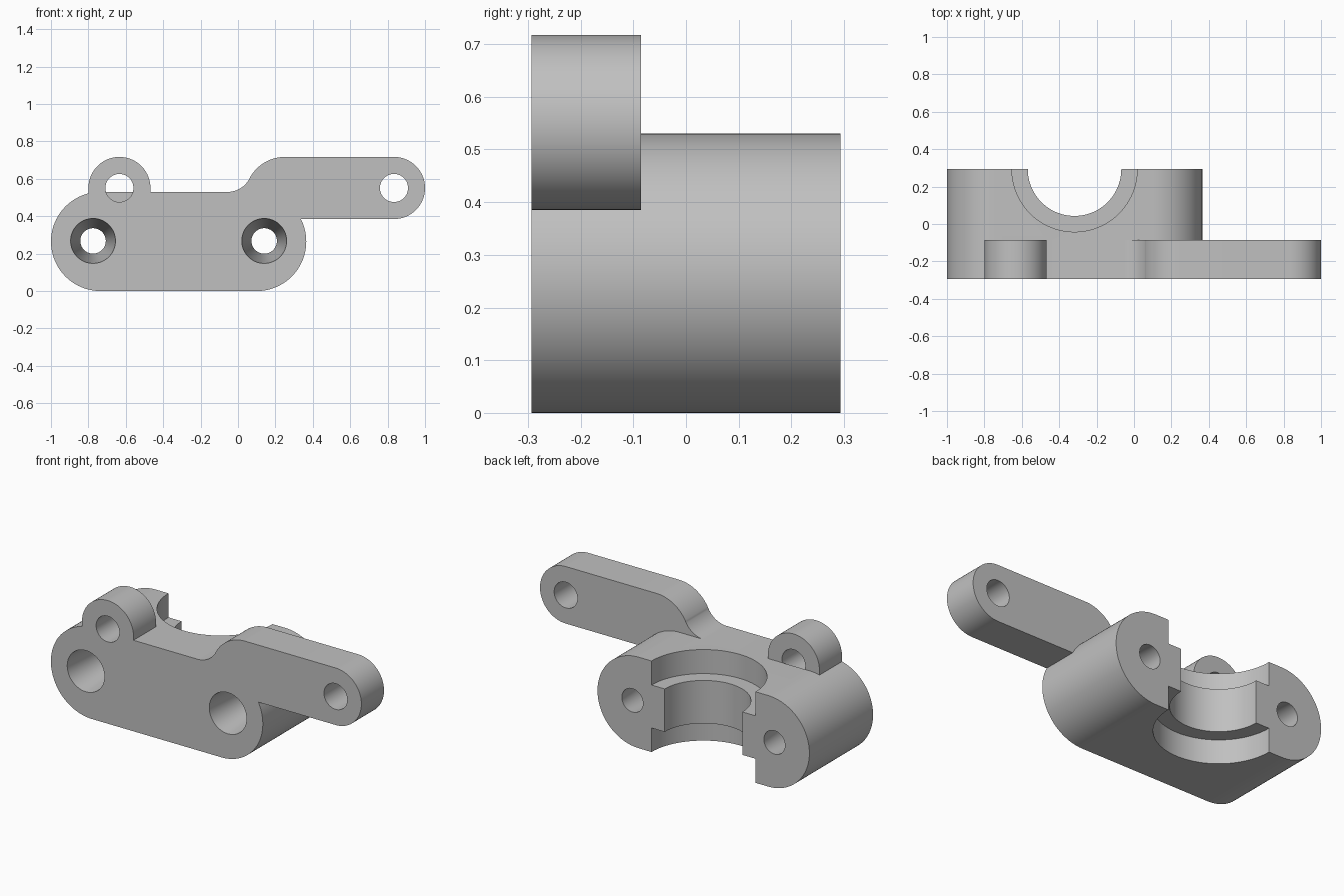
import bpy, bmesh
from math import sin, cos, radians, pi

if "Cube" in bpy.data.objects:
    bpy.data.objects.remove(bpy.data.objects["Cube"], do_unlink=True)

FRONT, STEP, BACK = -0.293, -0.085, 0.293
TOP, R_BODY, R_EYE = 0.53, 0.265, 0.166

grey = bpy.data.materials.new("plain grey")
grey.use_nodes = True
colour = (0.53, 0.53, 0.53, 1)
grey.diffuse_color = colour
grey.node_tree.nodes["Principled BSDF"].inputs["Base Color"].default_value = colour


def arc(cx, cz, r, start, end, n=32):
    angles = [radians(start + (end - start) * i / n) for i in range(n + 1)]
    return [(cx + r * cos(a), cz + r * sin(a)) for a in angles]


def prism(name, outline, y0, y1):
    """Extrude an x-z outline along y."""
    bm = bmesh.new()
    face = bm.faces.new([bm.verts.new((x, y0, z)) for x, z in outline])
    grown = bmesh.ops.extrude_face_region(bm, geom=[face])["geom"]
    moved = [v for v in grown if isinstance(v, bmesh.types.BMVert)]
    bmesh.ops.translate(bm, verts=moved, vec=(0, y1 - y0, 0))
    bmesh.ops.recalc_face_normals(bm, faces=bm.faces)
    mesh = bpy.data.meshes.new(name)
    bm.to_mesh(mesh)
    bm.free()
    mesh.materials.append(grey)
    obj = bpy.data.objects.new(name, mesh)
    bpy.context.collection.objects.link(obj)
    return obj


def cone(name, location, r1, r2, depth, turn=0):
    bpy.ops.mesh.primitive_cone_add(vertices=96, radius1=r1, radius2=r2, depth=depth,
                                    location=location, rotation=(turn, 0, 0))
    obj = bpy.context.object
    obj.name = name
    obj.data.materials.append(grey)
    return obj


def combine(target, tool, operation):
    mod = target.modifiers.new(tool.name, 'BOOLEAN')
    mod.operation, mod.solver, mod.object = operation, 'EXACT', tool
    bpy.context.view_layer.objects.active = target
    bpy.ops.object.modifier_apply(modifier=mod.name)
    bpy.data.objects.remove(tool, do_unlink=True)


# Rounded clamp block
block = prism("clamp_bracket", arc(0.1, R_BODY, R_BODY, -90, 90, 48)
              + arc(-0.735, R_BODY, R_BODY, 90, 270, 48), FRONT, BACK)

# Upright eye and side arm, both on the front half
eye_x, arm_x, eye_z = -0.634, 0.834, 0.551
eye = prism("eye", arc(eye_x, eye_z, R_EYE, 0, 180, 48)
            + [(eye_x - R_EYE, 0.4), (eye_x + R_EYE, 0.4)], FRONT, STEP)
arm = prism("arm", [(-0.056, 0.42)]
            + arc(-0.056, TOP + 0.132, 0.132, -90, -27.2, 20)
            + arc(0.25, 0.505, 0.212, 152.8, 90, 24)
            + arc(arm_x, eye_z, R_EYE, 90, -90, 48)
            + [(0.1, eye_z - R_EYE)], FRONT, STEP)
for part in (eye, arm):
    combine(block, part, 'UNION')

# Half-round vertical bore, leaving a narrower rib at mid height
bore_x = -0.318
for name, r, z0, z1 in (("bore", 0.25, -0.2, 0.8),
                        ("upper_recess", 0.335, 0.39, 0.8),
                        ("lower_recess", 0.335, -0.2, 0.14)):
    combine(block, cone(name, (bore_x, BACK, (z0 + z1) / 2), r, r, z1 - z0), 'DIFFERENCE')

# Tapered bolt holes, wide at the front
for x in (-0.775, 0.14):
    combine(block, cone("bolt_hole", (x, 0, 0.268), 0.063, 0.125, 0.7, pi / 2), 'DIFFERENCE')

# Pin holes through the front half only
for x in (eye_x, arm_x):
    hole = prism("pin_hole", arc(x, eye_z, 0.075, 0, 354, 59), FRONT - 0.1, STEP)
    combine(block, hole, 'DIFFERENCE')

bpy.ops.object.select_all(action='DESELECT')
block.select_set(True)
bpy.context.view_layer.objects.active = block
bpy.ops.object.shade_smooth_by_angle(angle=radians(25))
